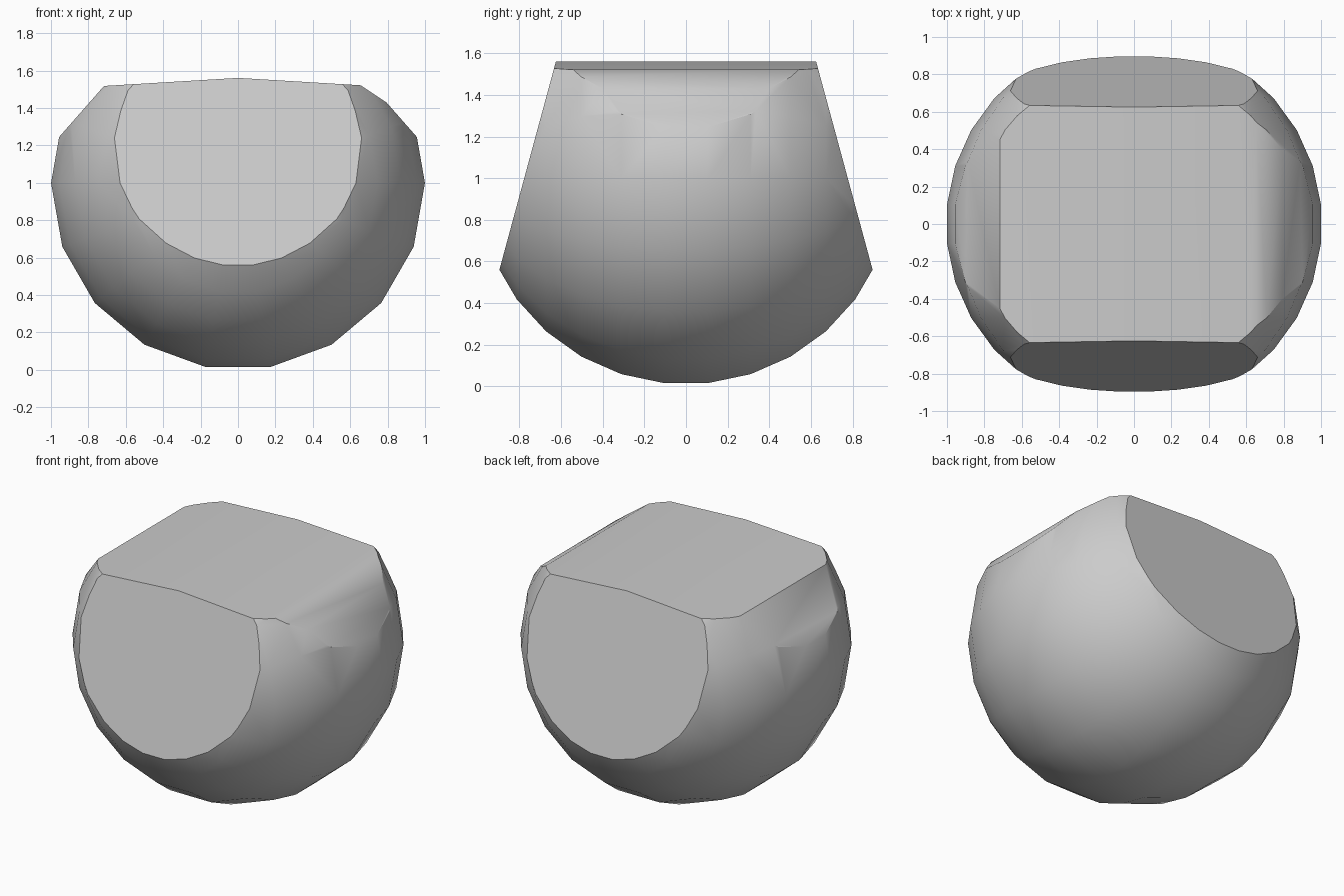
import bpy, bmesh, math
from mathutils import Matrix, Vector

old = bpy.data.objects.get("Cube")
if old:
    bpy.data.objects.remove(old, do_unlink=True)

# Plain stone grey
grey = bpy.data.materials.new("stone grey")
grey.use_nodes = True
colour = (0.6, 0.6, 0.6, 1)
grey.diffuse_color = colour
grey.node_tree.nodes["Principled BSDF"].inputs["Base Color"].default_value = colour

CENTRE = Vector((0, 0, 1))

# Ball with its poles pointing front and back
bm = bmesh.new()
bmesh.ops.create_uvsphere(bm, u_segments=18, v_segments=15, radius=1.005)
bmesh.ops.rotate(bm, verts=bm.verts, matrix=Matrix.Rotation(math.pi / 2, 3, 'X'))
bmesh.ops.rotate(bm, verts=bm.verts, matrix=Matrix.Rotation(math.pi / 2, 3, 'Y'))
bmesh.ops.translate(bm, verts=bm.verts, vec=CENTRE)


def slice_flat(normal, distance):
    """Cut off the ball beyond a plane and close it with one flat face."""
    n = Vector(normal).normalized()
    cut = bmesh.ops.bisect_plane(
        bm, geom=bm.verts[:] + bm.edges[:] + bm.faces[:], dist=1e-5,
        plane_co=CENTRE + n * distance, plane_no=n, clear_outer=True)
    rim = [e for e in cut["geom_cut"] if isinstance(e, bmesh.types.BMEdge)]
    bmesh.ops.holes_fill(bm, edges=rim, sides=0)


# Slanted front and back, low roof pitch, and sloping side chamfers
for side in (-1, 1):
    slice_flat((0, side * 0.966, 0.262), 0.75)
    slice_flat((side * 0.06, 0, 1), 0.56)
    slice_flat((side * 0.75, 0, 0.66), 0.88)
# Extra soft bevel along the left roof edge
slice_flat((0.55, 0, 0.83), 0.797)

bmesh.ops.remove_doubles(bm, verts=bm.verts, dist=0.003)
bmesh.ops.recalc_face_normals(bm, faces=bm.faces)
mesh = bpy.data.meshes.new("cut_ball")
bm.to_mesh(mesh)
bm.free()
mesh.materials.append(grey)
ball = bpy.data.objects.new("cut_ball", mesh)
bpy.context.collection.objects.link(ball)

# Smooth body with crisp rims around the large cuts
bpy.ops.object.select_all(action='DESELECT')
ball.select_set(True)
bpy.context.view_layer.objects.active = ball
bpy.ops.object.shade_smooth_by_angle(angle=math.radians(32))
